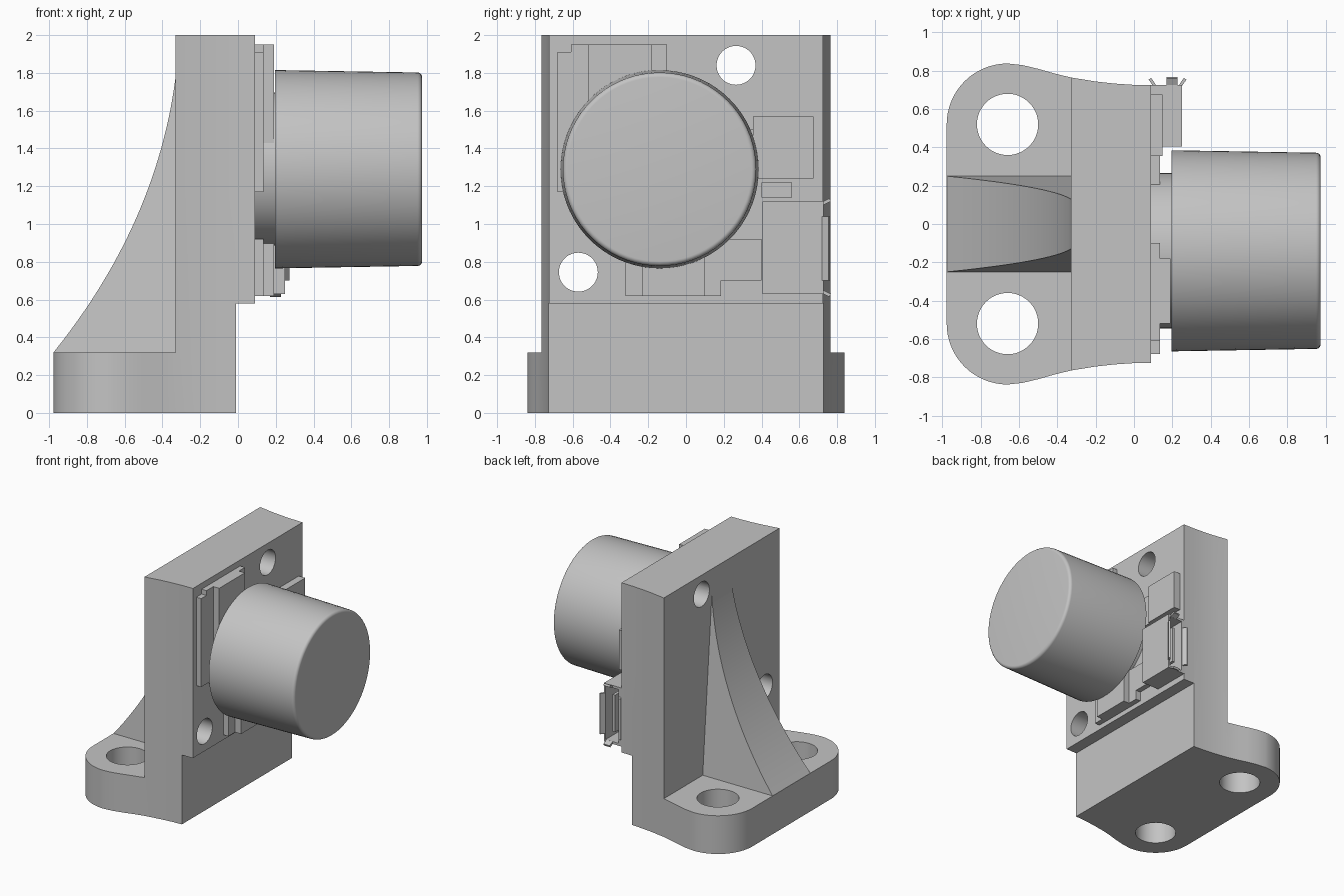
import bpy, bmesh, math
from mathutils import Matrix, Vector

if "Cube" in bpy.data.objects:
    bpy.data.objects.remove(bpy.data.objects["Cube"], do_unlink=True)

grey = bpy.data.materials.new("plain grey")
grey.use_nodes = True
grey.diffuse_color = (0.55, 0.55, 0.55, 1)
grey.node_tree.nodes["Principled BSDF"].inputs["Base Color"].default_value = (0.55, 0.55, 0.55, 1)


def finish(name, bm):
    bmesh.ops.recalc_face_normals(bm, faces=bm.faces)
    mesh = bpy.data.meshes.new(name)
    bm.to_mesh(mesh)
    bm.free()
    mesh.materials.append(grey)
    obj = bpy.data.objects.new(name, mesh)
    bpy.context.collection.objects.link(obj)
    return obj


def loft(name, rings):
    """Bridge closed rings of equal length and cap both ends."""
    bm = bmesh.new()
    loops = [[bm.verts.new(p) for p in ring] for ring in rings]
    for a, b in zip(loops, loops[1:]):
        for i in range(len(a)):
            j = (i + 1) % len(a)
            bm.faces.new((a[i], a[j], b[j], b[i]))
    bm.faces.new(loops[0])
    bm.faces.new(loops[-1])
    return finish(name, bm)


def prism(name, outline, z0, z1):
    return loft(name, [[(x, y, z) for x, y in outline] for z in (z0, z1)])


def box(name, xs, ys, zs, tilt=None):
    bm = bmesh.new()
    bmesh.ops.create_cube(bm, size=1)
    size = [b - a for a, b in (xs, ys, zs)]
    mid = Vector([(a + b) / 2 for a, b in (xs, ys, zs)])
    rot = Matrix.Rotation(math.radians(tilt[0]), 4, tilt[1]) if tilt else Matrix()
    bm.transform(Matrix.Translation(mid) @ rot @ Matrix.Diagonal((*size, 1)))
    return finish(name, bm)


def turned(name, profile, centre, axis="X", sides=72):
    """Round part from (distance along axis, radius) pairs."""
    rings = []
    for d, r in profile:
        ring = []
        for i in range(sides):
            a = math.tau * i / sides
            u, v = r * math.cos(a) + centre[0], r * math.sin(a) + centre[1]
            ring.append((d, u, v) if axis == "X" else (u, v, d))
        rings.append(ring)
    return loft(name, rings)


def smooth(obj):
    bpy.ops.object.select_all(action="DESELECT")
    obj.select_set(True)
    bpy.context.view_layer.objects.active = obj
    bpy.ops.object.shade_smooth_by_angle(angle=math.radians(30))


def combine(target, tool, operation):
    mod = target.modifiers.new("join", "BOOLEAN")
    mod.operation, mod.object, mod.solver = operation, tool, "EXACT"
    bpy.context.view_layer.objects.active = target
    bpy.ops.object.modifier_apply(modifier=mod.name)
    bpy.data.objects.remove(tool, do_unlink=True)


def both_sides(half):
    return half + [(x, -y) for x, y in reversed(half)]


# Upright plate with gently flared sides, undercut at the front
flare = [(0.09, 0.725), (-0.01, 0.727), (-0.1, 0.733), (-0.2, 0.744), (-0.33, 0.765)]
bracket = prism("bracket", both_sides(flare), 0, 2)
combine(bracket, box("undercut", (-0.01, 0.3), (-1, 1), (-0.2, 0.58)), "DIFFERENCE")

# Foot with rounded lobes
foot = [flare[-1], (-0.42, 0.787), (-0.5, 0.81), (-0.58, 0.829)]
for i in range(17):
    a = math.radians(90 + 90 * i / 16)
    foot.append((-0.66 + 0.318 * math.cos(a), 0.52 + 0.318 * math.sin(a)))
combine(bracket, prism("foot", both_sides(foot), 0, 0.32), "UNION")

# Curved rib that narrows upward
side = [(-0.3, 1.78), (-0.3, 0.3), (-0.9, 0.3)]
p0, p1, p2 = Vector((-0.977, 0.32)), Vector((-0.43, 1.0)), Vector((-0.33, 1.78))
for i in range(25):
    t = i / 24
    side.append(tuple(p0 * (1 - t) ** 2 + p1 * 2 * t * (1 - t) + p2 * t * t))
rings = [[(x, s * (0.25 - 0.082 * (z - 0.32)), z) for x, z in side] for s in (-1, 1)]
combine(bracket, loft("rib", rings), "UNION")

# Bolt holes in the foot and the upright
for y in (-0.52, 0.52):
    combine(bracket, turned("cutter", [(-0.2, 0.16), (0.6, 0.16)], (-0.66, y), "Z", 48), "DIFFERENCE")
for centre in ((0.265, 1.84), (-0.57, 0.745)):
    combine(bracket, turned("cutter", [(-0.6, 0.103), (0.3, 0.103)], centre, "X", 48), "DIFFERENCE")
smooth(bracket)

# Tapered round cap on a narrower neck
axis = (-0.14, 1.29)
rim = [(0.95 + 0.025 * math.sin(a), 0.487 + 0.025 * math.cos(a))
       for a in (math.radians(15 * i) for i in range(7))]
smooth(turned("round_cap", [(0.195, 0.525)] + rim, axis))
smooth(turned("neck", [(0.085, 0.405), (0.2, 0.405)], axis))

# Stepped blocks on the front face
front = 0.085
blocks = {
    "upper_plate": ((front, 0.135), (-0.61, -0.1), (1.17, 1.95)),
    "upper_plate_edge": ((front, 0.135), (-0.68, -0.61), (1.17, 1.91)),
    "upper_block": ((0.13, 0.19), (-0.52, -0.18), (1.4, 1.95)),
    "lower_plate": ((front, 0.135), (-0.32, 0.185), (0.62, 0.92)),
    "lower_plate_edge": ((front, 0.135), (0.185, 0.4), (0.7, 0.92)),
    "lower_block": ((0.13, 0.19), (-0.23, 0.1), (0.62, 0.95)),
    "side_plate": ((front, 0.135), (0.2, 0.36), (1.24, 1.5)),
    "chip": ((front, 0.15), (0.355, 0.675), (1.24, 1.57)),
    "small_chip": ((front, 0.12), (0.4, 0.56), (1.14, 1.22)),
}
for name, spans in blocks.items():
    box(name, *spans)

# Hollow socket open to the left
socket = box("socket", (front, 0.25), (0.405, 0.727), (0.63, 1.12))
combine(socket, box("cutter", (0.115, 0.235), (0.5, 0.9), (0.65, 1.1)), "DIFFERENCE")
box("socket_tongue", (0.165, 0.19), (0.45, 0.7), (0.72, 1.03))

# Flared lips around the socket mouth
for name, x, angle in (("back", 0.095, 35), ("front", 0.255, -35)):
    box("socket_lip_" + name, (x - 0.008, x + 0.008), (0.72, 0.762), (0.7, 1.04), (angle, "Z"))
for name, z, angle in (("bottom", 0.632, -25 + 50), ("top", 1.118, -25)):
    box("socket_lip_" + name, (0.17, 0.228), (0.72, 0.765), (z - 0.009, z + 0.009), (-angle, "X"))
